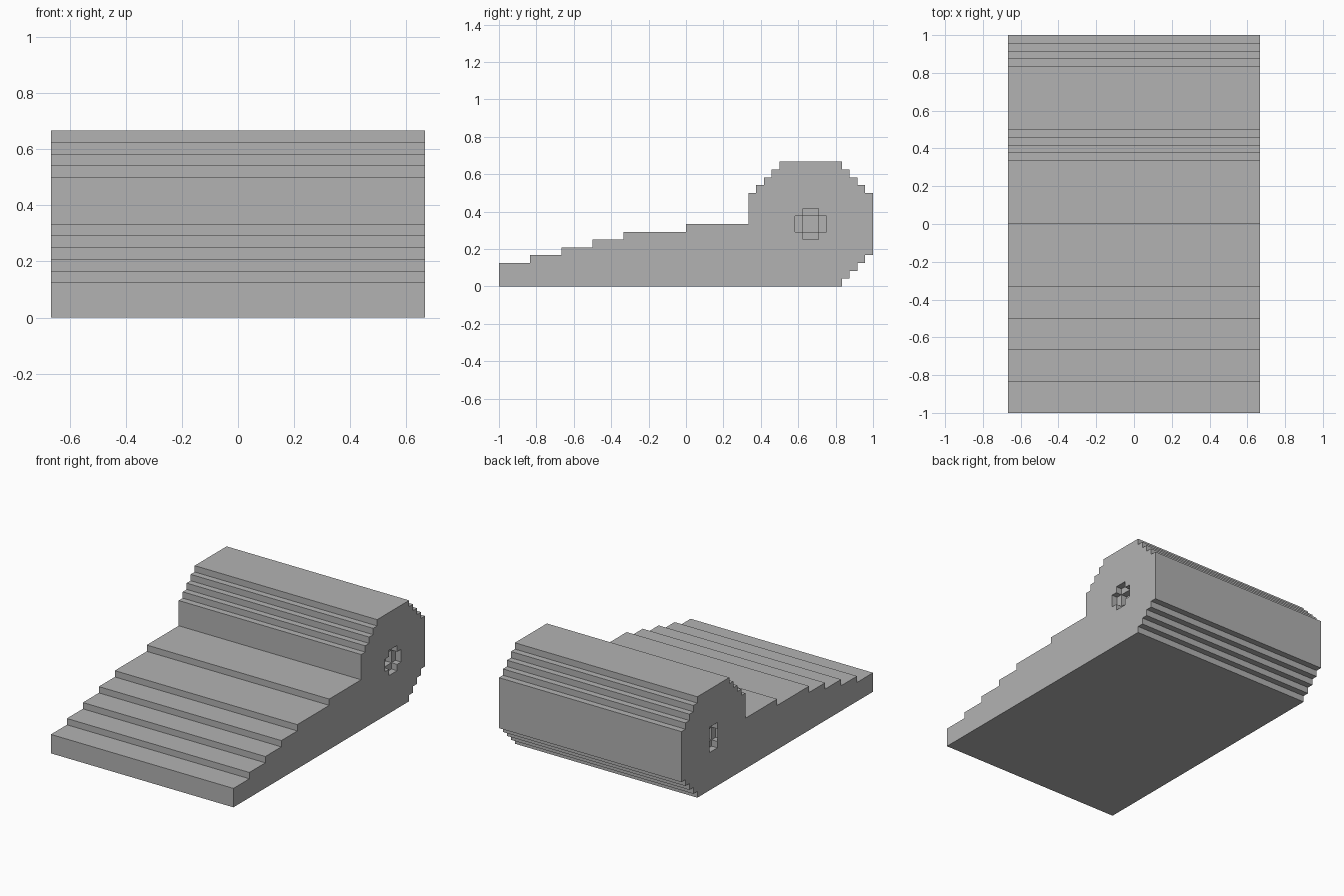
import bpy
import bmesh

U = 1 / 24          # one step of the blocky grid
HALF_WIDTH = 16     # in grid steps

cube = bpy.data.objects.get("Cube")
if cube:
    bpy.data.objects.remove(cube, do_unlink=True)

grey = bpy.data.materials.new("plain grey")
grey.use_nodes = True
grey.diffuse_color = (0.448, 0.448, 0.448, 1)
grey.node_tree.nodes["Principled BSDF"].inputs["Base Color"].default_value = grey.diffuse_color


def extrude_profile(name, outline, x0, x1):
    """Sweep a (y, z) outline in grid steps along x."""
    bm = bmesh.new()
    face = bm.faces.new([bm.verts.new((x0 * U, y * U, z * U)) for y, z in outline])
    swept = bmesh.ops.extrude_face_region(bm, geom=[face])["geom"]
    verts = [v for v in swept if isinstance(v, bmesh.types.BMVert)]
    bmesh.ops.translate(bm, verts=verts, vec=((x1 - x0) * U, 0, 0))
    bmesh.ops.recalc_face_normals(bm, faces=bm.faces)
    mesh = bpy.data.meshes.new(name)
    bm.to_mesh(mesh)
    bm.free()
    mesh.materials.append(grey)
    obj = bpy.data.objects.new(name, mesh)
    bpy.context.collection.objects.link(obj)
    return obj


# Side outline: low steps up the ramp, then the stepped round drum
outline = [(-24, 0)]
treads = [(-24, -20, 3), (-20, -16, 4), (-16, -12, 5),
          (-12, -8, 6), (-8, 0, 7), (0, 8, 8)]
for start, end, height in treads:
    outline += [(start, height), (end, height)]
for i in range(4):                      # drum, upper front corner
    outline += [(8 + i, 12 + i), (9 + i, 12 + i)]
outline.append((12, 16))
outline.append((20, 16))
for i in range(4):                      # drum, upper back corner
    outline += [(20 + i, 15 - i), (21 + i, 15 - i)]
for i in range(4):                      # drum, lower back corner
    outline += [(24 - i, 4 - i), (23 - i, 4 - i)]
outline.append((20, 0))
body = extrude_profile("ramp_and_drum", outline, -HALF_WIDTH, HALF_WIDTH)

# Cross-shaped axle sockets in both ends of the drum, deeper in the middle
arms = [(2, 1, 1), (1, 2, 1), (1, 1, 2)]    # half length, half height, depth
for side in (-1, 1):
    for dy, dz, depth in arms:
        rect = [(16 - dy, 8 - dz), (16 + dy, 8 - dz),
                (16 + dy, 8 + dz), (16 - dy, 8 + dz)]
        cutter = extrude_profile("socket_cutter", rect,
                                 side * (HALF_WIDTH - depth), side * (HALF_WIDTH + 1))
        cutter.hide_render = True
        cut = body.modifiers.new("socket", 'BOOLEAN')
        cut.operation = 'DIFFERENCE'
        cut.solver = 'EXACT'
        cut.object = cutter
        bpy.context.view_layer.objects.active = body
        bpy.ops.object.modifier_apply(modifier=cut.name)
        bpy.data.objects.remove(cutter, do_unlink=True)
